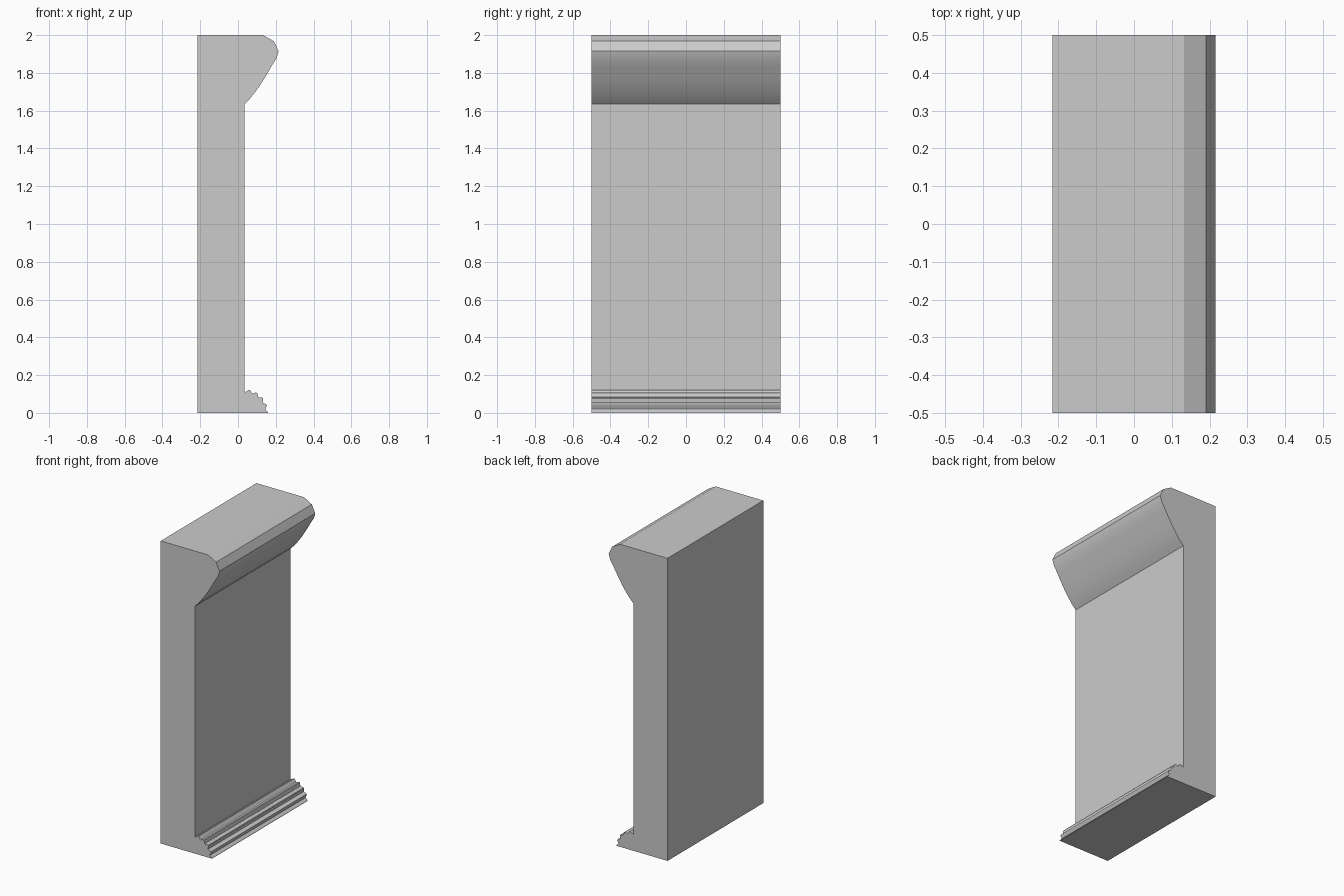
import bpy, bmesh, math

if "Cube" in bpy.data.objects:
    bpy.data.objects.remove(bpy.data.objects["Cube"])

BACK, FACE, HALF = -0.215, 0.035, 0.5


def extrude_profile(name, pts):
    """Closed x-z outline swept along y."""
    bm = bmesh.new()
    face = bm.faces.new([bm.verts.new((x, -HALF, z)) for x, z in pts])
    ext = bmesh.ops.extrude_face_region(bm, geom=[face])
    verts = [g for g in ext["geom"] if isinstance(g, bmesh.types.BMVert)]
    bmesh.ops.translate(bm, verts=verts, vec=(0, 2 * HALF, 0))
    bmesh.ops.recalc_face_normals(bm, faces=bm.faces[:])
    mesh = bpy.data.meshes.new(name)
    bm.to_mesh(mesh)
    bm.free()
    obj = bpy.data.objects.new(name, mesh)
    bpy.context.collection.objects.link(obj)
    return obj


# Fluted foot: quarter round with small ribs
foot = []
STEPS, RIBS = 36, 4.6
for i in range(STEPS + 1):
    t = i / STEPS
    r = 0.118 + 0.007 * math.cos(2 * math.pi * RIBS * t)
    a = t * math.pi / 2
    foot.append((FACE + r * math.cos(a), r * math.sin(a)))

# Overhanging cap: cove below, bevelled nose above
cap = [(FACE, 1.635), (0.066, 1.667), (0.092, 1.70), (0.116, 1.733),
       (0.138, 1.768), (0.157, 1.80), (0.176, 1.833), (0.205, 1.88),
       (0.215, 1.915), (0.19, 1.968), (0.132, 2.0)]

# Whole wall section in one solid
wall = extrude_profile("wall_section", [(BACK, 0)] + foot + cap + [(BACK, 2)])
bpy.context.view_layer.objects.active = wall
wall.select_set(True)
bpy.ops.object.shade_smooth_by_angle(angle=math.radians(20))
